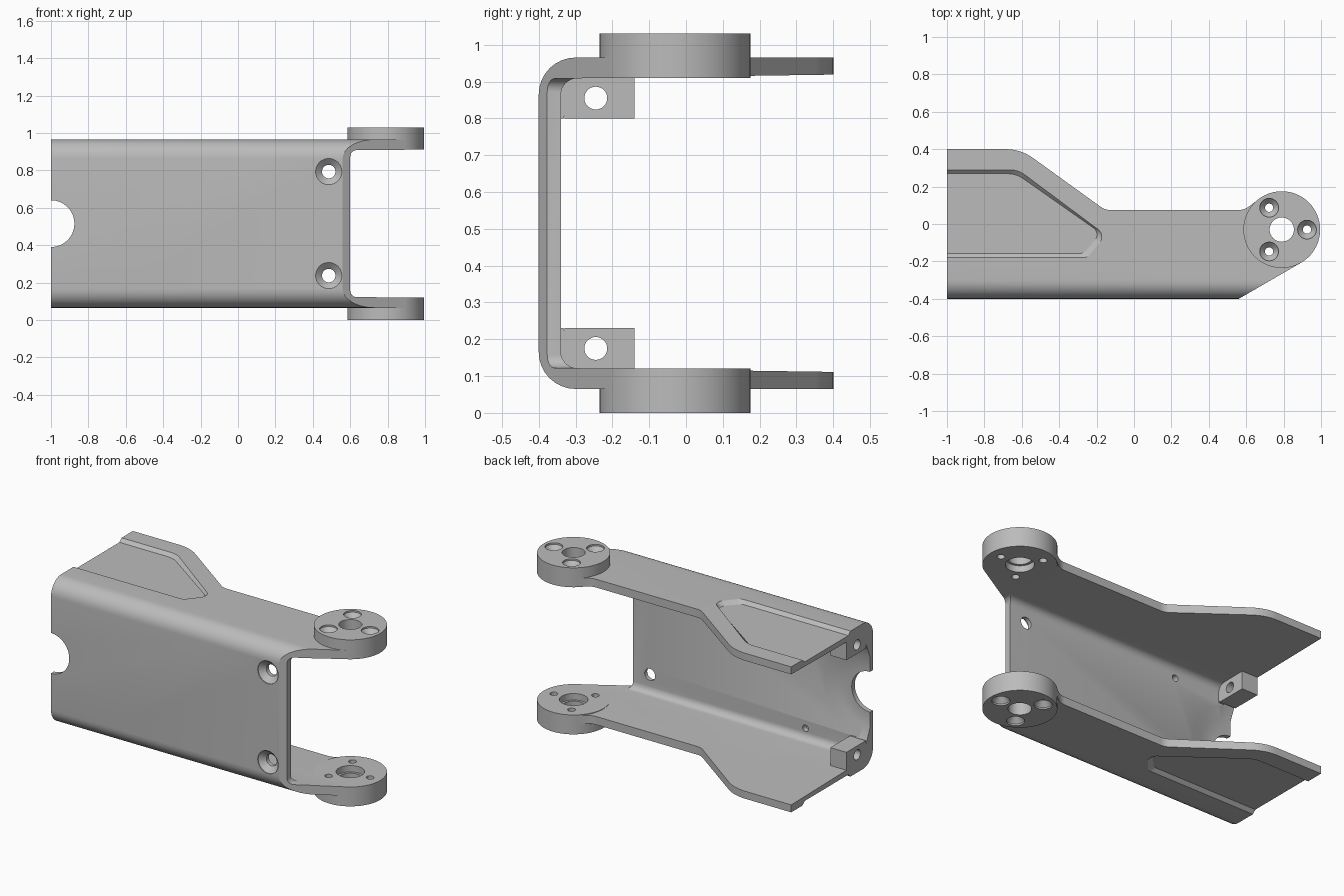
import bpy, bmesh, math
from mathutils import Vector, Matrix

cube = bpy.data.objects.get("Cube")
if cube:
    bpy.data.objects.remove(cube)

MID = 0.515                      # mirror height of the bracket
HUB = Vector((0.79, -0.03))      # pivot centre in plan
TOP_BOTTOM = (1, -1)

metal = bpy.data.materials.new("grey_metal")
metal.use_nodes = True
GREY = (0.5, 0.5, 0.5, 1)
metal.diffuse_color = GREY
metal.node_tree.nodes["Principled BSDF"].inputs["Base Color"].default_value = GREY


def fillet(points, steps=8):
    """Outline from (u, v, radius) corners, rounded by arcs."""
    out = []
    for i, (u, v, r) in enumerate(points):
        p = Vector((u, v))
        if r == 0:
            out.append(p)
            continue
        a = (Vector(points[i - 1][:2]) - p).normalized()
        b = (Vector(points[(i + 1) % len(points)][:2]) - p).normalized()
        half = a.angle(b) / 2
        centre = p + (a + b).normalized() * (r / math.sin(half))
        start = p + a * (r / math.tan(half)) - centre
        end = p + b * (r / math.tan(half)) - centre
        sweep = math.pi - 2 * half
        for k in range(steps + 1):
            t = k / steps
            out.append(centre + (start * math.sin((1 - t) * sweep)
                                 + end * math.sin(t * sweep)) / math.sin(sweep))
    return out


def loft(name, rings):
    """Closed solid through rings holding the same number of points."""
    bm = bmesh.new()
    loops = [[bm.verts.new(p) for p in ring] for ring in rings]
    n = len(loops[0])
    for low, high in zip(loops, loops[1:]):
        for i in range(n):
            j = (i + 1) % n
            bm.faces.new((low[i], low[j], high[j], high[i]))
    bm.faces.new(loops[0][::-1])
    bm.faces.new(loops[-1])
    bmesh.ops.recalc_face_normals(bm, faces=bm.faces)
    mesh = bpy.data.meshes.new(name)
    bm.to_mesh(mesh)
    bm.free()
    mesh.materials.append(metal)
    obj = bpy.data.objects.new(name, mesh)
    bpy.context.collection.objects.link(obj)
    return obj


def lathe(name, profile, origin, axis, sides=48):
    """Turned solid from (radius, distance along axis) pairs."""
    turn = Vector((0, 0, 1)).rotation_difference(Vector(axis)).to_matrix()
    circle = [2 * math.pi * k / sides for k in range(sides)]
    return loft(name, [[Vector(origin) + turn @ Vector((r * math.cos(t), r * math.sin(t), h))
                        for t in circle] for r, h in profile])


def block(name, low, high):
    (x0, y0, z0), (x1, y1, z1) = low, high
    return loft(name, [[(x0, y0, z), (x1, y0, z), (x1, y1, z), (x0, y1, z)] for z in (z0, z1)])


def combine(target, tool, operation):
    """Apply a boolean and discard the tool."""
    mod = target.modifiers.new("cut", 'BOOLEAN')
    mod.object, mod.operation, mod.solver = tool, operation, 'EXACT'
    with bpy.context.temp_override(object=target, active_object=target):
        bpy.ops.object.modifier_apply(modifier=mod.name)
    bpy.data.objects.remove(tool)


# U-shaped channel: half section below the middle, mirrored upward
half = [(0.42, 0.065, 0), (-0.4, 0.065, 0.1)]
inner = [(-0.34, 0.122, 0.045), (0.42, 0.111, 0)]
flip = lambda pts: [(y, 2 * MID - z, r) for y, z, r in reversed(pts)]
section = fillet(half + flip(half) + flip(inner) + inner)
bracket = loft("arm_bracket", [[(x, p.x, p.y) for p in section] for x in (-1.1, 1.0)])

# Mounting blocks in the inner corners of the open end
for s in TOP_BOTTOM:
    z = sorted((MID + s * 0.285, MID + s * 0.41))
    combine(bracket, block("end_block", (-1.1, -0.36, z[0]), (-0.89, -0.14, z[1])), 'UNION')

# Trim to the plan outline
plan = fillet([(-1, -0.4, 0), (0.56, -0.4, 0), (0.89, -0.209, 0), (HUB.x, HUB.y, 0),
               (0.67, 0.135, 0), (0.59, 0.075, 0.09), (-0.155, 0.075, 0.09),
               (-0.605, 0.4, 0.25), (-1, 0.4, 0)])
combine(bracket, loft("plan_cutter", [[(p.x, p.y, z) for p in plan] for z in (-0.2, 1.3)]),
        'INTERSECT')

# Opening at the forked end of the wall
mouth = fillet([(0.6, 0.122, 0.035), (1.2, 0.122, 0), (1.2, 0.908, 0), (0.6, 0.908, 0.035)])
combine(bracket, loft("mouth_cutter", [[(p.x, y, p.y) for p in mouth] for y in (-0.5, -0.25)]),
        'DIFFERENCE')

# Shallow panels pressed into the outside of both flanges
panel = fillet([(-1.2, -0.18, 0), (-0.25, -0.18, 0.05), (-0.15, -0.06, 0.05),
                (-0.62, 0.29, 0.14), (-1.2, 0.29, 0)])
for s in TOP_BOTTOM:
    rings = []
    for depth, sx, sy in ((0.02, 0.965, 0.91), (0, 1, 1), (-0.02, 1.035, 1.09)):
        rings.append([(-0.9 + (p.x + 0.9) * sx, 0.055 + (p.y - 0.055) * sy,
                       MID + s * (0.45 - depth)) for p in panel])
    combine(bracket, loft("panel_cutter", rings), 'DIFFERENCE')

# Pivot discs with a stepped bore and three countersunk screw holes
for s in TOP_BOTTOM:
    face = Vector((HUB.x, HUB.y, MID + s * 0.515))
    inward = (0, 0, -s)
    combine(bracket, lathe("pivot_disc", [(0.205, 0), (0.205, 0.12)], face, inward, 96), 'UNION')
    bore = [(0.065, -0.1), (0.065, 0.08), (0.08, 0.08), (0.08, 0.2)]
    combine(bracket, lathe("bore_cutter", bore, face, inward), 'DIFFERENCE')
    screw = [(0.05, -0.05), (0.05, 0.01), (0.022, 0.04), (0.022, 0.2)]
    for k in range(3):
        spoke = Matrix.Rotation(k * math.tau / 3, 3, 'Z') @ Vector((0.135, 0, 0))
        combine(bracket, lathe("screw_cutter", screw, face + spoke, inward, 32), 'DIFFERENCE')

# Holes in the wall and end blocks, mirrored about the middle
for s in TOP_BOTTOM:
    sink = [(0.07, -0.1), (0.07, 0.005), (0.036, 0.035), (0.036, 0.1)]
    combine(bracket, lathe("wall_screw_cutter", sink, (0.485, -0.4, MID + s * 0.278), (0, 1, 0)),
            'DIFFERENCE')
    combine(bracket, lathe("blind_hole_cutter", [(0.02, 0), (0.02, 0.1)],
                           (-0.58, -0.375, MID + s * 0.325), (0, 1, 0), 24), 'DIFFERENCE')
    combine(bracket, lathe("block_hole_cutter", [(0.031, 0), (0.031, 0.3)],
                           (-1.1, -0.245, MID + s * 0.34), (1, 0, 0), 32), 'DIFFERENCE')

# Round notch at the open end, with a dished recess on the inside
notch = [(0.125, -0.1), (0.125, 0.03), (0.22, 0.03), (0.29, 0.06), (0.313, 0.07)]
combine(bracket, lathe("notch_cutter", notch, (-1, -0.4, MID), (0, 1, 0), 96), 'DIFFERENCE')

# Smooth the rounded faces, keep edges sharp
bpy.ops.object.select_all(action='DESELECT')
bracket.select_set(True)
bpy.context.view_layer.objects.active = bracket
bpy.ops.object.shade_smooth_by_angle(angle=math.radians(25))
